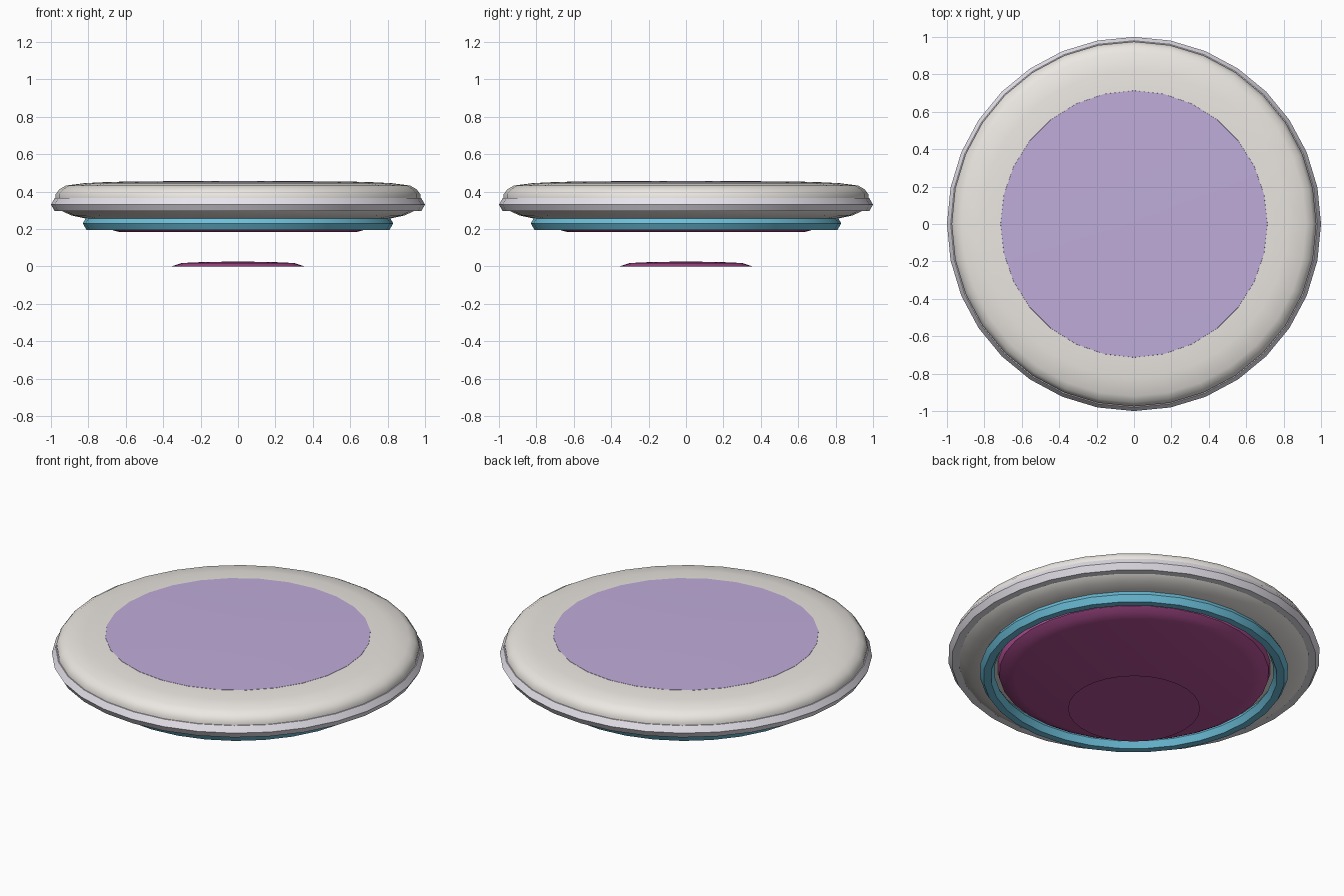
import bpy, math

if "Cube" in bpy.data.objects:
    bpy.data.objects.remove(bpy.data.objects["Cube"])

def material(name, rgb):
    m = bpy.data.materials.new(name)
    m.diffuse_color = (*rgb, 1)
    m.use_nodes = True
    m.node_tree.nodes["Principled BSDF"].inputs["Base Color"].default_value = m.diffuse_color
    return m

def lathe(name, profile, sides, mat, closed=False, smooth=40):
    """Revolve (radius, z) points about z; ends are capped unless the profile is a closed loop."""
    verts, faces = [], []
    for r, z in profile:
        for i in range(sides):
            a = 2 * math.pi * i / sides
            verts.append((r * math.cos(a), r * math.sin(a), z))
    n = len(profile)
    for k in range(n if closed else n - 1):
        p, q = k * sides, (k + 1) % n * sides
        for i in range(sides):
            j = (i + 1) % sides
            faces.append((p + i, p + j, q + j, q + i))
    if not closed:
        faces.append(tuple(reversed(range(sides))))
        faces.append(tuple(range((n - 1) * sides, n * sides)))
    me = bpy.data.meshes.new(name)
    me.from_pydata(verts, [], faces)
    me.materials.append(mat)
    ob = bpy.data.objects.new(name, me)
    bpy.context.collection.objects.link(ob)
    bpy.ops.object.select_all(action='DESELECT')
    bpy.context.view_layer.objects.active = ob
    ob.select_set(True)
    bpy.ops.object.shade_smooth_by_angle(angle=math.radians(smooth))
    return ob

def ring(name, radius, tube, z, mat):
    """Six-sided tube ring."""
    loop = [(radius + tube * math.cos(k * math.pi / 3),
             z + tube * math.sin(k * math.pi / 3)) for k in range(6)]
    return lathe(name, loop, 32, mat, closed=True)

shell = material("shell", (0.83, 0.80, 0.76))
trim = material("trim", (0.80, 0.77, 0.84))
violet = material("violet", (0.52, 0.41, 0.70))
cyan = material("cyan", (0.15, 0.52, 0.70))
magenta = material("magenta", (0.45, 0.08, 0.30))

# Rounded main disc
lathe("disc_body", [(0.82, 0.257), (0.89, 0.272), (0.95, 0.300), (0.975, 0.33),
                    (0.975, 0.385), (0.955, 0.412), (0.92, 0.432), (0.82, 0.445),
                    (0.70, 0.451)], 32, shell)

# Thin inlay on top, barely domed
lathe("top_pad", [(0.715, 0.447), (0.713, 0.4515), (0.41, 0.455), (0.09, 0.457)], 28, violet)

# Outer rim and underside ring
ring("rim_trim", 0.96, 0.04, 0.33, trim)
ring("underside_ring", 0.79, 0.04, 0.23, cyan)

# Glowing plate inside the lower ring, and the glow patch on the ground
lathe("underside_plate", [(0.64, 0.185), (0.69, 0.199), (0.725, 0.22), (0.735, 0.26)], 32, magenta)
lathe("ground_glow", [(0.355, 0.0), (0.30, 0.018), (0.20, 0.0225), (0.07, 0.025)], 28, magenta)
